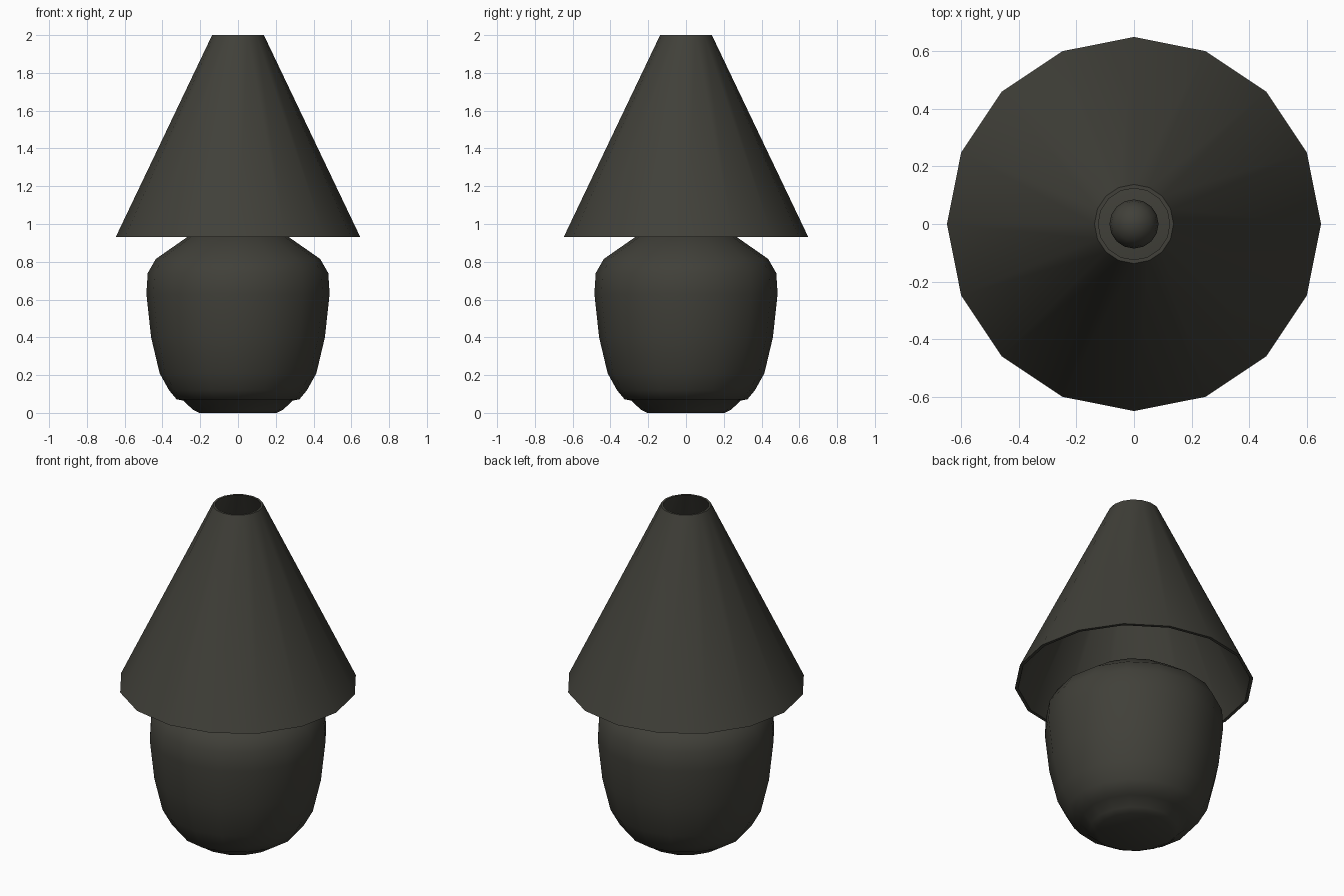
import bpy, bmesh, math

if "Cube" in bpy.data.objects:
    bpy.data.objects.remove(bpy.data.objects["Cube"])

SIDES = 16
mat = bpy.data.materials.new("dark_olive_grey")
mat.diffuse_color = (0.052, 0.051, 0.041, 1)
mat.use_nodes = True
mat.node_tree.nodes["Principled BSDF"].inputs["Base Color"].default_value = mat.diffuse_color


def lathe(name, profile, closed=False, angle=40):
    """Spin an (r, z) profile round z; r = 0 points become poles."""
    bm = bmesh.new()
    rings = []
    for r, z in profile:
        if r == 0:
            rings.append([bm.verts.new((0, 0, z))] * SIDES)
        else:
            rings.append([bm.verts.new((r * math.cos(math.tau * i / SIDES),
                                        r * math.sin(math.tau * i / SIDES), z))
                          for i in range(SIDES)])
    pairs = list(zip(rings, rings[1:]))
    if closed:
        pairs.append((rings[-1], rings[0]))
    for a, b in pairs:
        for i in range(SIDES):
            j = (i + 1) % SIDES
            bm.faces.new(list(dict.fromkeys((a[i], a[j], b[j], b[i]))))
    bmesh.ops.recalc_face_normals(bm, faces=bm.faces)
    me = bpy.data.meshes.new(name)
    bm.to_mesh(me)
    bm.free()
    me.materials.append(mat)
    ob = bpy.data.objects.new(name, me)
    bpy.context.collection.objects.link(ob)
    bpy.ops.object.select_all(action='DESELECT')
    bpy.context.view_layer.objects.active = ob
    ob.select_set(True)
    bpy.ops.object.shade_smooth_by_angle(angle=math.radians(angle))
    return ob


# Rounded jar body with stepped foot
lathe("lamp_body", [
    (0, 0), (0.205, 0), (0.24, 0.018), (0.29, 0.065), (0.325, 0.072),
    (0.365, 0.12), (0.415, 0.21), (0.46, 0.40), (0.485, 0.63),
    (0.478, 0.74), (0.435, 0.815), (0.27, 0.93), (0.20, 0.955), (0, 0.96)], angle=60)

# Small bulb sitting on the body, hidden within the shade
bulb = [(0.085 * math.sin(math.pi * i / 8), 0.98 - 0.085 * math.cos(math.pi * i / 8))
        for i in range(1, 8)]
lathe("bulb", [(0, 0.895)] + bulb + [(0, 1.065)], angle=60)

# Thin-walled conical shade, open at both ends
lathe("lampshade", [(0.648, 0.93), (0.643, 0.94), (0.137, 2.0),
                    (0.124, 2.0), (0.63, 0.93)], closed=True, angle=35)
